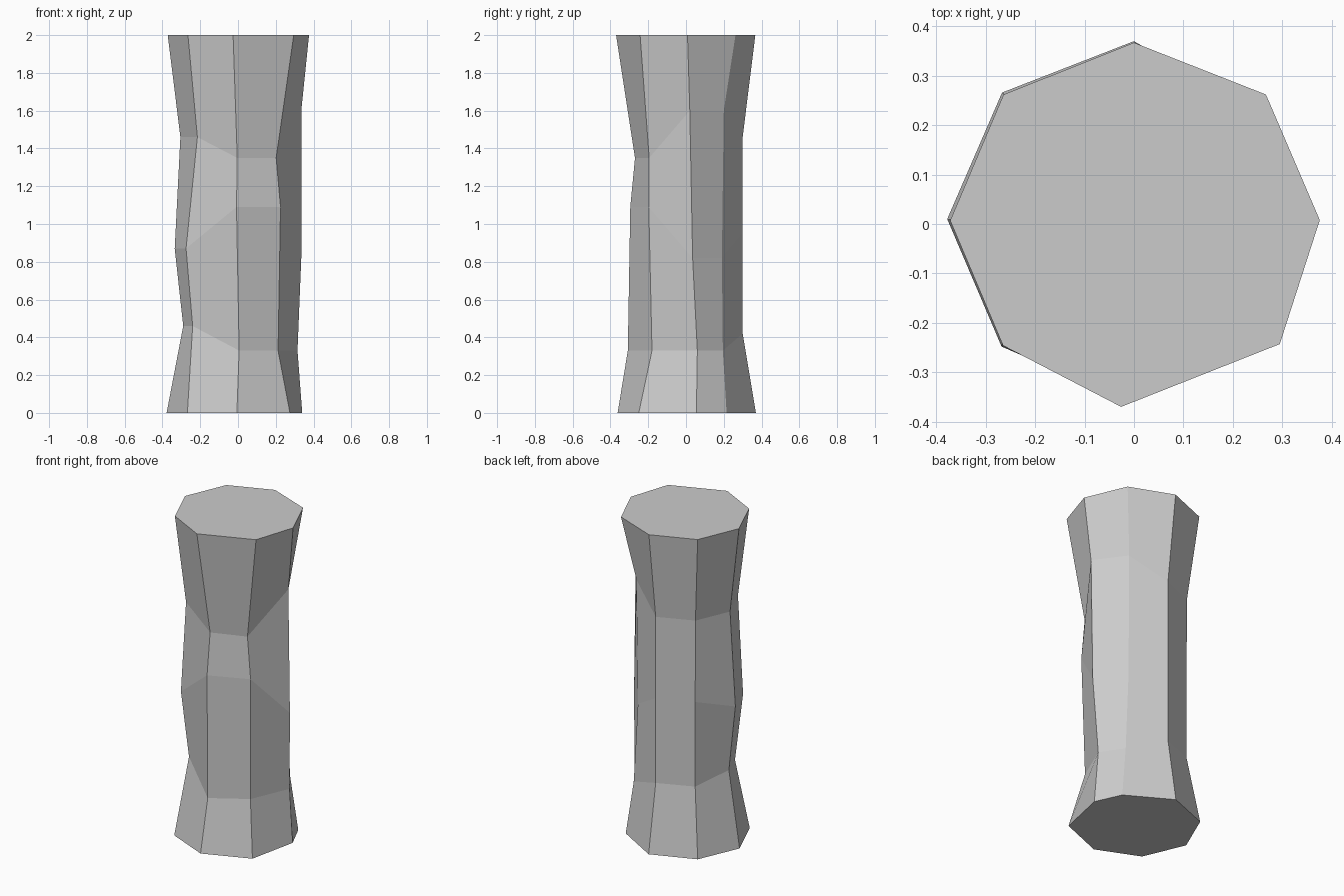
import bpy
import bmesh

if "Cube" in bpy.data.objects:
    bpy.data.objects.remove(bpy.data.objects["Cube"])

# Each column corner runs from base to top as five (x, y) points;
# neighbouring corners share the heights of the chips cut into that side.
front_z = (0, 0.33, 1.09, 1.35, 2)
right_z = (0, 0.33, 0.82, 1.6, 2)
back_z = (0, 0.42, 0.95, 1.46, 2)
left_z = (0, 0.46, 0.87, 1.46, 2)

corners = [
    (right_z, [(.34, .055), (.315, .06), (.335, .035), (.335, .02), (.376, .008)]),
    (right_z, [(.267, .215), (.225, .195), (.2, .19), (.203, .2), (.267, .262)]),
    (back_z, [(0, .37), (0, .3), (0, .3), (0, .3), (0, .367)]),
    (back_z, [(-.267, .266), (-.212, .212), (-.212, .212), (-.214, .212), (-.264, .262)]),
    (left_z, [(-.378, .01), (-.29, -.01), (-.335, -.01), (-.305, 0), (-.372, .007)]),
    (left_z, [(-.268, -.248), (-.24, -.142), (-.275, -.172), (-.215, -.207), (-.265, -.246)]),
    (front_z, [(-.006, -.362), (.006, -.308), (-.008, -.295), (-.004, -.27), (-.026, -.37)]),
    (front_z, [(.275, -.25), (.212, -.18), (.225, -.197), (.202, -.195), (.295, -.243)]),
]

# Rough-hewn octagonal column, skinned between corners
bm = bmesh.new()
lines = [[bm.verts.new((x, y, z)) for z, (x, y) in zip(zs, pts)] for zs, pts in corners]
for i, a in enumerate(lines):
    b = lines[(i + 1) % len(lines)]
    for k in range(4):
        bm.faces.new((a[k], b[k], b[k + 1], a[k + 1]))

# Flat end caps
bm.faces.new([line[0] for line in reversed(lines)])
bm.faces.new([line[-1] for line in lines])
bmesh.ops.recalc_face_normals(bm, faces=bm.faces)

mesh = bpy.data.meshes.new("stone_column")
bm.to_mesh(mesh)
bm.free()
column = bpy.data.objects.new("stone_column", mesh)
bpy.context.collection.objects.link(column)
